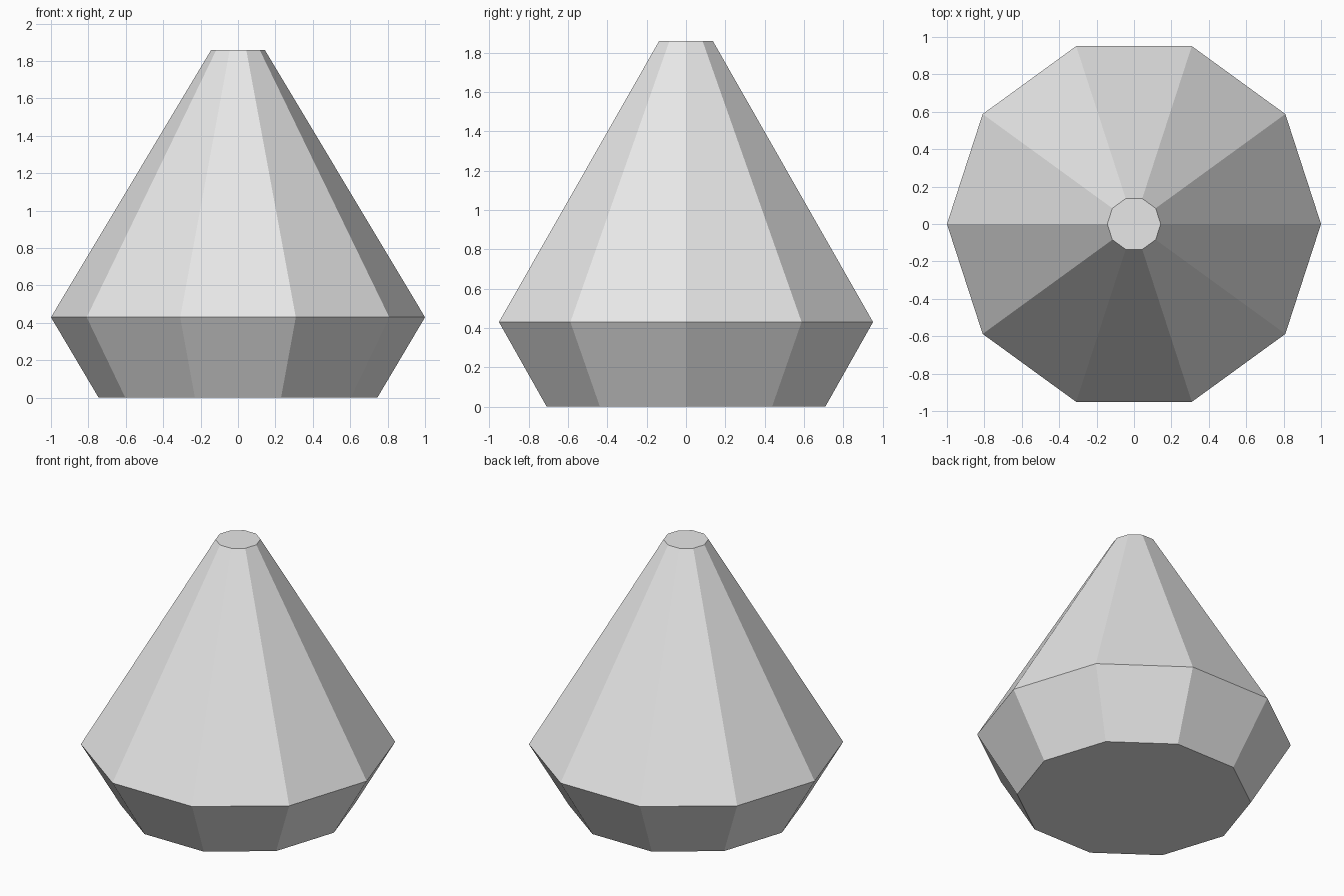
import bpy
import bmesh
from math import cos, sin, tau

cube = bpy.data.objects.get("Cube")
if cube:
    bpy.data.objects.remove(cube, do_unlink=True)

# Plain light grey
grey = bpy.data.materials.new("light_grey")
grey.use_nodes = True
colour = (0.8, 0.8, 0.8, 1)
grey.diffuse_color = colour
grey.node_tree.nodes["Principled BSDF"].inputs["Base Color"].default_value = colour

SIDES = 10
# Radius and height of the base, girdle and flat tip
PROFILE = [(0.745, 0), (1.0, 0.43), (0.143, 1.86)]

bm = bmesh.new()
rings = [[bm.verts.new((r * cos(tau * i / SIDES), r * sin(tau * i / SIDES), z))
          for i in range(SIDES)] for r, z in PROFILE]

# Faceted sides
for low, high in zip(rings, rings[1:]):
    for i in range(SIDES):
        j = (i + 1) % SIDES
        bm.faces.new((low[i], low[j], high[j], high[i]))

# Flat base and tip
bm.faces.new(rings[0][::-1])
bm.faces.new(rings[-1])

mesh = bpy.data.meshes.new("faceted_gem")
bm.to_mesh(mesh)
bm.free()
mesh.materials.append(grey)
gem = bpy.data.objects.new("faceted_gem", mesh)
bpy.context.collection.objects.link(gem)
